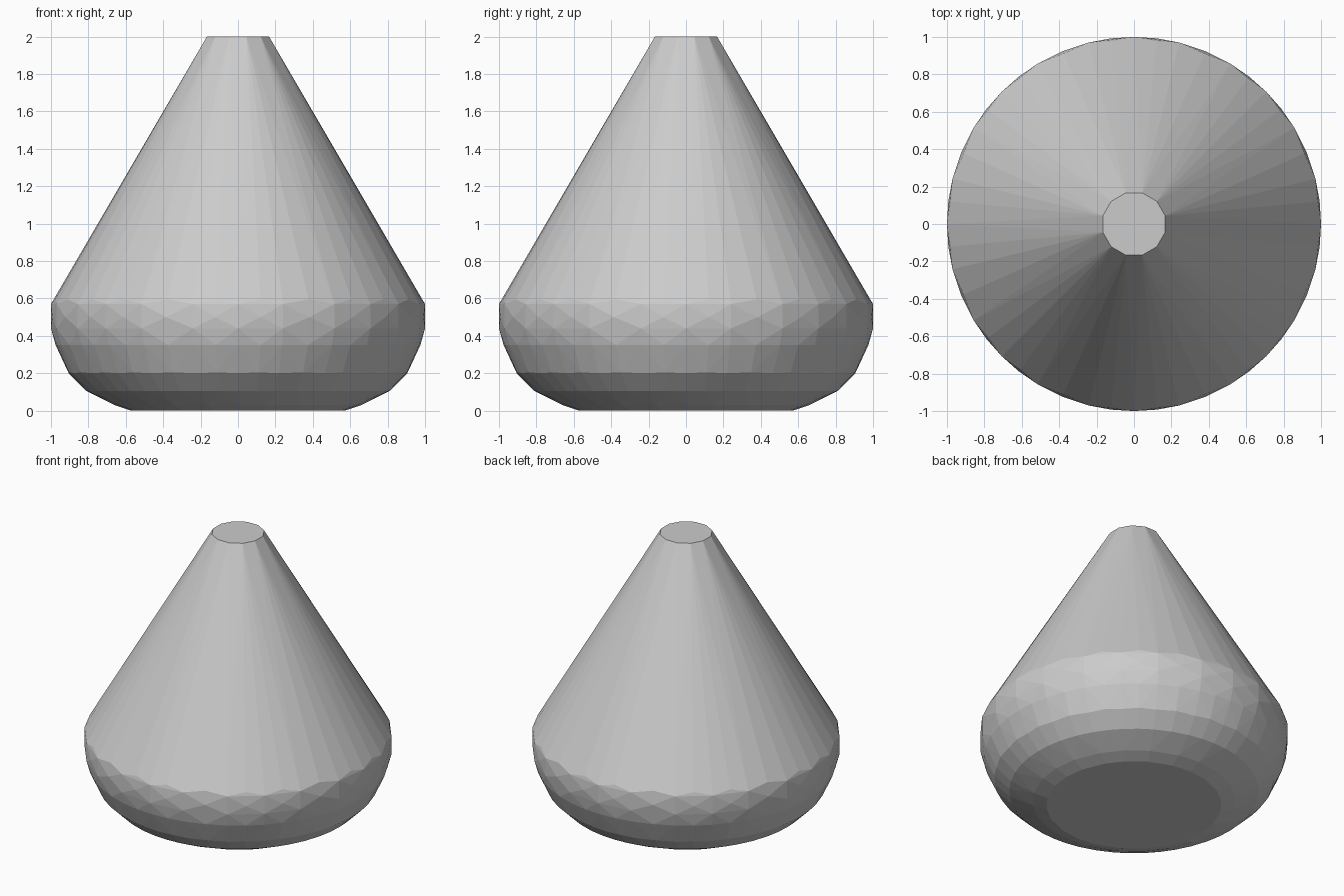
import bpy, bmesh
from math import radians, cos, sin

if "Cube" in bpy.data.objects:
    bpy.data.objects.remove(bpy.data.objects["Cube"])

# Rounded base rings: (radius, height, staggered)
RINGS = [
    (0.57, 0.0, False), (0.585, 0.007, True),
    (0.66, 0.03, False), (0.81, 0.105, True), (0.81, 0.105, False),
    (0.91, 0.205, True), (0.905, 0.2, False),
    (0.975, 0.35, False), (0.975, 0.35, True),
    (1.0, 0.44, False), (1.0, 0.5, True), (1.0, 0.57, False),
    (0.985, 0.595, True),
]
# Uneven angles within each quarter turn
QUARTER = [0, 14, 31, 45, 59, 76]
ANGLES = [q * 90 + a for q in range(4) for a in QUARTER]
STAGGERED = [(a + b) / 2 for a, b in zip(ANGLES, ANGLES[1:] + [360])]


def add_ring(bm, radius, z, angles):
    for a in angles:
        t = radians(a)
        bm.verts.new((radius * cos(t), radius * sin(t), z))


bm = bmesh.new()
for radius, z, staggered in RINGS:
    add_ring(bm, radius, z, STAGGERED if staggered else ANGLES)
# Small flat top of the cone
add_ring(bm, 0.172, 2.0, [15 + 30 * i for i in range(12)])

# Wrap all rings in one faceted convex skin
hull = bmesh.ops.convex_hull(bm, input=bm.verts[:])
unused = {g for g in hull["geom_interior"] + hull["geom_unused"]
          if isinstance(g, bmesh.types.BMVert)}
bmesh.ops.delete(bm, geom=list(unused), context='VERTS')
bmesh.ops.dissolve_limit(bm, angle_limit=radians(0.5),
                         verts=bm.verts[:], edges=bm.edges[:])
bmesh.ops.recalc_face_normals(bm, faces=bm.faces[:])

mesh = bpy.data.meshes.new("rounded_cone_body")
bm.to_mesh(mesh)
bm.free()
body = bpy.data.objects.new("rounded_cone_body", mesh)
bpy.context.collection.objects.link(body)
